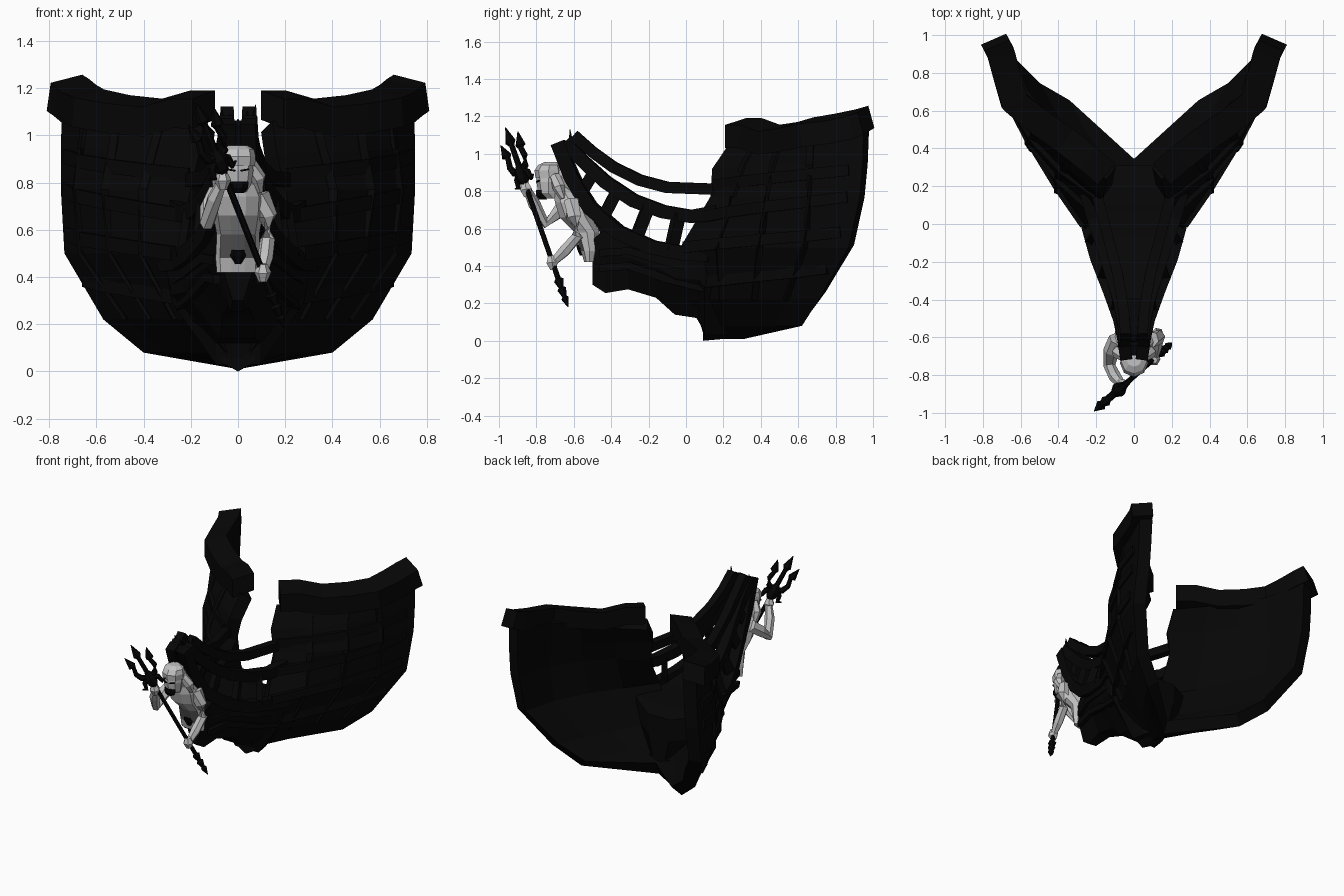
import bpy, math
from mathutils import Vector

if "Cube" in bpy.data.objects:
    bpy.data.objects.remove(bpy.data.objects["Cube"])


def material(name, v):
    m = bpy.data.materials.new(name)
    m.use_nodes = True
    m.diffuse_color = (v, v, v, 1)
    m.node_tree.nodes["Principled BSDF"].inputs["Base Color"].default_value = (v, v, v, 1)
    return m


WOOD = material("charred wood", 0.0019)
IRON = material("black iron", 0.0016)
STONE = material("pale grey", 0.54)
CLOTH = material("dark grey cloth", 0.1)


def mesh(name, verts, faces, mat, mirror=False):
    me = bpy.data.meshes.new(name)
    me.from_pydata([tuple(v) for v in verts], [], faces)
    me.materials.append(mat)
    ob = bpy.data.objects.new(name, me)
    bpy.context.collection.objects.link(ob)
    if mirror:
        ob.modifiers.new("mirror", "MIRROR").use_mirror_merge = False
    return ob


def loft(name, rings, mat, mirror=False):
    """Skin a list of equal rings and cap both ends."""
    n = len(rings[0])
    verts = [v for r in rings for v in r]
    faces = [(i * n + k, i * n + (k + 1) % n, (i + 1) * n + (k + 1) % n, (i + 1) * n + k)
             for i in range(len(rings) - 1) for k in range(n)]
    faces += [tuple(reversed(range(n))), tuple(range(len(verts) - n, len(verts)))]
    return mesh(name, verts, faces, mat, mirror)


def frames(path):
    pts = [Vector(p) for p in path]
    for i, p in enumerate(pts):
        t = (pts[min(i + 1, len(pts) - 1)] - pts[max(i - 1, 0)]).normalized()
        side = t.cross(Vector((0, 0, 1)))
        side = side.normalized() if side.length > 0.01 else Vector((1, 0, 0))
        yield p, side, side.cross(t)


def beam(name, path, w, h, mirror=True, roll=0):
    """Rectangular timber swept along a path; roll lowers its outer side."""
    rings = [[p + s * a * w / 2 + u * (b * h / 2 - a * roll)
              for a, b in ((-1, -1), (1, -1), (1, 1), (-1, 1))] for p, s, u in frames(path)]
    return loft(name, rings, WOOD, mirror)


def tube(name, path, radii, mat, n=6):
    rings = [[p + (s * math.cos(k * math.tau / n) + u * math.sin(k * math.tau / n)) * r
              for k in range(n)] for (p, s, u), r in zip(frames(path), radii)]
    return loft(name, rings, mat)


def stack(name, sections, mat, n=10):
    """Horizontal ellipses (y, z, rx, ry) stacked into a body."""
    return loft(name, [[(rx * math.cos(k * math.tau / n), y + ry * math.sin(k * math.tau / n), z)
                        for k in range(n)] for y, z, rx, ry in sections], mat)


# Hull side: rows run from the front to the broken rear edge, the upper ones rising
rows = [
    (1.06, .07, [(.145, .235), (.32, .38), (.51, .51), (.645, .67), (.745, .95)]),
    (.92, .03, [(.165, .14), (.36, .3), (.53, .46), (.665, .66), (.75, .945)]),
    (.77, 0, [(.2, .13), (.4, .25), (.56, .43), (.68, .66), (.75, .93)]),
    (.50, 0, [(.26, -.03), (.41, .18), (.54, .4), (.66, .64), (.735, .87)]),
    (.22, 0, [(.15, 0), (.27, .2), (.37, .37), (.47, .54), (.57, .71)]),
    (.08, 0, [(.05, .08), (.13, .22), (.22, .35), (.31, .48), (.4, .62)]),
    (.01, 0, [(0, .1), (0, .15), (0, .2), (0, .25), (0, .31)]),
]
grid = [[Vector((x, y, z + rise * j / 4)) for j, (x, y) in enumerate(pts)] for z, rise, pts in rows]
cols = len(grid[0])
hull_faces = [(i * cols + j, (i + 1) * cols + j, (i + 1) * cols + j + 1, i * cols + j + 1)
              for i in range(len(grid) - 1) for j in range(cols - 1)]
hull = mesh("hull_side", [v for r in grid for v in r], hull_faces, WOOD)
solid = hull.modifiers.new("thickness", "SOLIDIFY")
solid.thickness, solid.offset = 0.09, -1
hull.modifiers.new("mirror", "MIRROR").use_mirror_merge = False


def on_hull(r, c):
    i, j = min(int(r), len(grid) - 2), min(int(c), cols - 2)
    a, b = (grid[k][j].lerp(grid[k][j + 1], c - j) for k in (i, i + 1))
    return a.lerp(b, r - i)


# Raised planking bands and upright ribs, stopping short of the rear edge
for k, (front, back) in enumerate([(1.6, 1.2), (2.4, 2.0), (3, 2.7), (3.7, 3.4)]):
    path = [on_hull(front + (back - front) * j / 4, c) for j, c in enumerate((.1, 1, 2, 3, 3.75))]
    beam(f"hull_band_{k + 1}", path, .026, .06)
for j in range(1, cols - 1):
    beam(f"hull_rib_{j}", [on_hull(i, j) for i in range(5)], .04, .016)

# Heavy top rail
beam("top_rail", [(.145, .265, 1.11), (.24, .345, 1.11), (.36, .44, 1.075), (.51, .545, 1.09),
                  (.635, .65, 1.115), (.675, .79, 1.135), (.705, .905, 1.16), (.735, .962, 1.18)],
     .145, .125, roll=.018)

# Solid lower beak, running back into an upright ridge over the keel
beak = []
for y, top, low, w in [(-.5, .54, .3, .075), (-.43, .6, .255, .1), (-.31, .56, .275, .15),
                       (-.16, .5, .23, .22), (-.06, .47, .14, .25), (.07, .46, .12, .31),
                       (.1, .46, .03, .31), (.2, .45, .03, .26), (.31, .42, .03, .09)]:
    mid = top * .6 + low * .4
    beak.append([(w, y, top), (w * .9, y, mid), (w * .3, y, low),
                 (-w * .3, y, low), (-w * .9, y, mid), (-w, y, top)])
loft("lower_beak", beak, WOOD)
loft("keel", [[(.08, y, .13), (.07, y, low + .04), (0, y, low), (-.07, y, low + .04), (-.08, y, .13)]
              for y, low in ((.09, 0), (.2, .01), (.31, .02))], WOOD)

# Curved beak rails, three on each side
upper = [(.045, -.6, 1.1), (.05, -.5, 1.01), (.065, -.39, .93), (.09, -.25, .86),
         (.13, -.1, .82), (.2, .17, .81)]
middle = [(.05, -.65, 1.06), (.055, -.55, .96), (.075, -.43, .85), (.12, -.28, .75),
          (.17, -.12, .69), (.22, .03, .665), (.26, .17, .69)]
lower = [(.045, -.685, 1.06), (.055, -.61, .87), (.075, -.51, .71), (.13, -.36, .58),
         (.2, -.18, .5), (.25, 0, .465), (.31, .13, .46)]
beam("upper_beak_rail", upper, .055, .06)
beam("middle_beak_rail", middle, .06, .07)
beam("lower_beak_rail", lower, .065, .075)
beam("stem", [(0, -.67, 1.05), (0, -.59, .87), (0, -.5, .71), (0, -.42, .57)], .1, .06, mirror=False)
for k in range(2):
    beam(f"beak_band_{k + 1}", [(.09, -.46, .47 - .08 * k), (.145 - .02 * k, -.3, .48 - .08 * k),
                               (.22 - .03 * k, -.1, .42 - .09 * k),
                               (.28 - .03 * k, .1, .38 - .1 * k)], .03, .04)

# Rungs between the middle and lower rails
for n, t in enumerate((1.5, 2.43, 3.5, 4.55)):
    k = int(t)
    ends = [Vector(rail[k]).lerp(Vector(rail[k + 1]), t - k) for rail in (middle, lower)]
    beam(f"rung_{n + 1}", ends, .04, .065)

# Splintered ends at the top of the stem
for k, (x, z) in enumerate([(-.07, 1.11), (-.035, 1.09), (0, 1.07), (.04, 1.1), (.075, 1.13)]):
    tube(f"splinter_{k + 1}", [(x * .8, -.61, .98), (x, -.62, z)], [.03, .002], WOOD, 4)

# Figure: torso with a dark wrap on its front, head, cap and beard
torso = stack("torso", [(-.515, .42, .09, .03), (-.515, .48, .095, .05), (-.53, .58, .09, .07),
                        (-.59, .66, .105, .09), (-.62, .74, .11, .085), (-.645, .79, .085, .065),
                        (-.69, .83, .045, .045)], STONE)
torso.data.materials.append(CLOTH)
for f in torso.data.polygons:
    if .48 < f.center.z < .57 and f.normal.y < -.75:
        f.material_index = 1
stack("belt_knot", [(-.55, .455, .015, .02), (-.565, .49, .035, .02), (-.57, .515, .03, .02)], IRON, 6)
stack("head", [(-.71, .76, .035, .04), (-.735, .79, .055, .055), (-.735, .85, .065, .065),
               (-.735, .9, .06, .06)], STONE, 8)
stack("cap", [(-.73, .87, .072, .075), (-.735, .91, .075, .075), (-.73, .94, .068, .06),
              (-.72, .957, .04, .035)], STONE, 8)
stack("beard", [(-.765, .755, .025, .025), (-.777, .775, .042, .028), (-.775, .805, .045, .03)], IRON, 6)
tube("back_hair", [(0, -.7, .91), (0, -.645, .86), (0, -.6, .78)], [.05, .055, .03], STONE)
for side, s in (("left", 1), ("right", -1)):
    tube(side + "_hair", [(s * .05, -.7, .88), (s * .085, -.68, .82), (s * .09, -.66, .76)],
         [.03, .035, .015], STONE)
    beam(side + "_brow", [(s * .012, -.797, .85), (s * .045, -.786, .856)], .012, .007, mirror=False)

# Arms, each gripping the shaft
arms = {"right": [(-.09, -.61, .75), (-.12, -.67, .7), (-.13, -.75, .63), (-.1, -.81, .73), (-.065, -.85, .81)],
        "left": [(.09, -.61, .75), (.125, -.6, .66), (.125, -.58, .56), (.115, -.65, .48), (.105, -.71, .42)]}
for side, path in arms.items():
    tube(side + "_arm", path, [.045, .042, .032, .033, .022], STONE)
    x, y, z = path[-1]
    tube(side + "_hand", [(x, y, z - .04), (x, y - .005, z), (x, y - .01, z + .035)],
         [.018, .036, .02], STONE)

# Trident: positions given along the shaft and across it
foot, along = Vector((.2, -.63, .18)), Vector((-.38, -.335, .96))
across = Vector((-.67, -.57, -.47))


def spear(name, pts, radii):
    tube(name, [foot + along * t + across * s for t, s in pts], radii, IRON)


spear("trident_shaft", [(.1, 0), (.8, 0)], [.014, .014])
spear("trident_foot", [(0, 0), (.05, 0), (.06, 0), (.1, 0), (.11, 0), (.15, 0), (.16, 0), (.2, 0)],
      [.002, .022, .012, .026, .014, .028, .015, .015])
spear("trident_collar", [(.68, 0), (.71, 0), (.75, 0), (.79, 0)], [.014, .036, .04, .018])
spear("trident_middle_prong", [(.78, 0), (.9, 0), (.92, 0), (1, 0)], [.017, .015, .03, .002])
for side, s in (("front", 1), ("back", -1)):
    spear(side + "_prong", [(.75, 0), (.77, s * .05), (.81, s * .07), (.86, s * .06),
                            (.87, s * .065), (.94, s * .08)], [.02, .02, .017, .015, .029, .002])
    spear(side + "_curl", [(.76, s * .01), (.73, s * .05), (.69, s * .06), (.7, s * .085)],
          [.016, .018, .014, .004])
